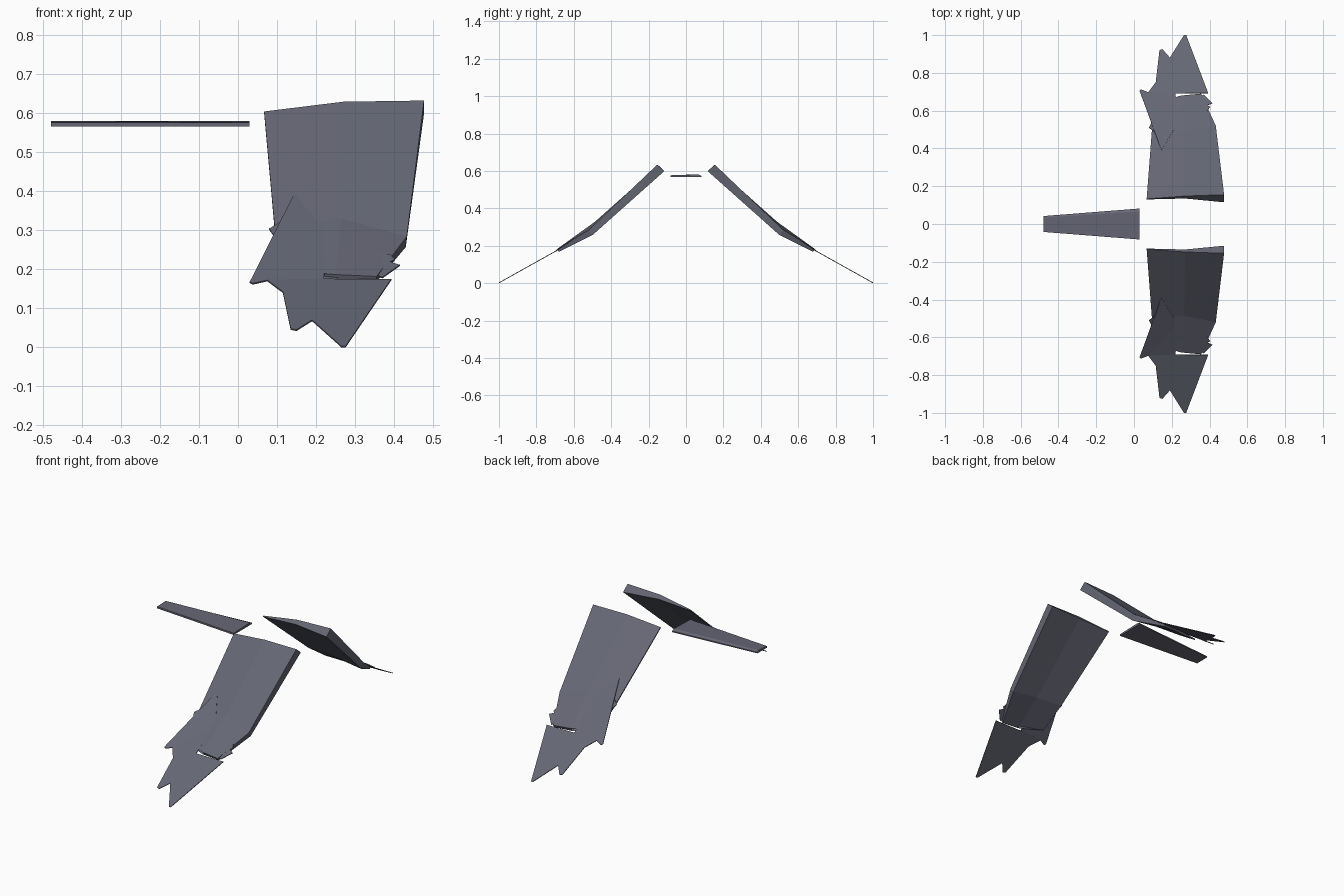
import bpy, bmesh

cube = bpy.data.objects.get("Cube")
if cube:
    bpy.data.objects.remove(cube)

slate = bpy.data.materials.new("slate_grey")
slate.use_nodes = True
colour = (0.13, 0.135, 0.175, 1)
slate.diffuse_color = colour
slate.node_tree.nodes["Principled BSDF"].inputs["Base Color"].default_value = colour


def finish(name, bm, mirrored=True, thickness=0):
    """Turn a bmesh into a flat-shaded object, mirrored front to back."""
    bmesh.ops.recalc_face_normals(bm, faces=bm.faces)
    mesh = bpy.data.meshes.new(name)
    bm.to_mesh(mesh)
    bm.free()
    mesh.materials.append(slate)
    obj = bpy.data.objects.new(name, mesh)
    bpy.context.collection.objects.link(obj)
    if thickness:
        solid = obj.modifiers.new("thickness", 'SOLIDIFY')
        solid.thickness = thickness
        solid.offset = 0
    if mirrored:
        mirror = obj.modifiers.new("mirror", 'MIRROR')
        mirror.use_axis = (False, True, False)
        mirror.use_mirror_merge = False
    return obj


def loft(name, sections, mirrored=True):
    """Skin a run of matching closed sections and cap both ends."""
    bm = bmesh.new()
    rings = [[bm.verts.new(p) for p in s] for s in sections]
    n = len(rings[0])
    for a, b in zip(rings, rings[1:]):
        for i in range(n):
            j = (i + 1) % n
            bm.faces.new((a[i], a[j], b[j], b[i]))
    bm.faces.new(rings[0])
    bm.faces.new(rings[-1])
    return finish(name, bm, mirrored)


# Height of the thin feather sheet, falling towards the wing tip
SLOPE = [(0.39, 0.395), (0.53, 0.288), (0.69, 0.175), (1.0, 0.002)]


def sheet_height(y):
    for (y0, z0), (y1, z1) in zip(SLOPE, SLOPE[1:]):
        if y <= y1:
            break
    return z0 + (z1 - z0) * (y - y0) / (y1 - y0)


def feather(name, outline):
    bm = bmesh.new()
    bm.faces.new([bm.verts.new((x, y, sheet_height(y))) for x, y in outline])
    bmesh.ops.triangulate(bm, faces=bm.faces)
    return finish(name, bm, thickness=0.004)


# Main wing panels: wedge sections, trailing edge thin and leading edge thick
loft("wing_panel", [
    [(0.067, 0.133, 0.605), (0.27, 0.148, 0.63), (0.477, 0.155, 0.633),
     (0.477, 0.115, 0.60), (0.27, 0.135, 0.608), (0.067, 0.13, 0.60)],
    [(0.095, 0.50, 0.297), (0.265, 0.485, 0.33), (0.433, 0.52, 0.285),
     (0.43, 0.50, 0.257), (0.265, 0.50, 0.28), (0.095, 0.498, 0.29)],
    [(0.105, 0.64, 0.20), (0.25, 0.68, 0.187), (0.355, 0.69, 0.182),
     (0.355, 0.68, 0.168), (0.25, 0.675, 0.172), (0.105, 0.637, 0.195)],
])

# Torn feathers overlapping the outer wing
feather("inner_feather", [(0.145, 0.39), (0.03, 0.705), (0.038, 0.712),
                          (0.08, 0.695), (0.22, 0.69), (0.23, 0.53)])
feather("tip_feather", [(0.07, 0.69), (0.115, 0.75), (0.135, 0.92), (0.15, 0.925),
                        (0.19, 0.88), (0.265, 1.0), (0.276, 1.0), (0.393, 0.692)])
feather("leading_spike", [(0.33, 0.66), (0.37, 0.62), (0.415, 0.64), (0.37, 0.685)])
feather("small_leading_spike", [(0.34, 0.60), (0.39, 0.60), (0.402, 0.62), (0.375, 0.64)])
feather("trailing_spike", [(0.105, 0.49), (0.08, 0.51), (0.105, 0.56)])

# Tail: tapered slab with one sloped edge
loft("tail", [
    [(x, -w, 0.567), (x, w, 0.567), (x, w, 0.574), (x, w * 0.8, 0.581), (x, -w, 0.577)]
    for x, w in ((-0.48, 0.042), (0.03, 0.082))
], mirrored=False)
